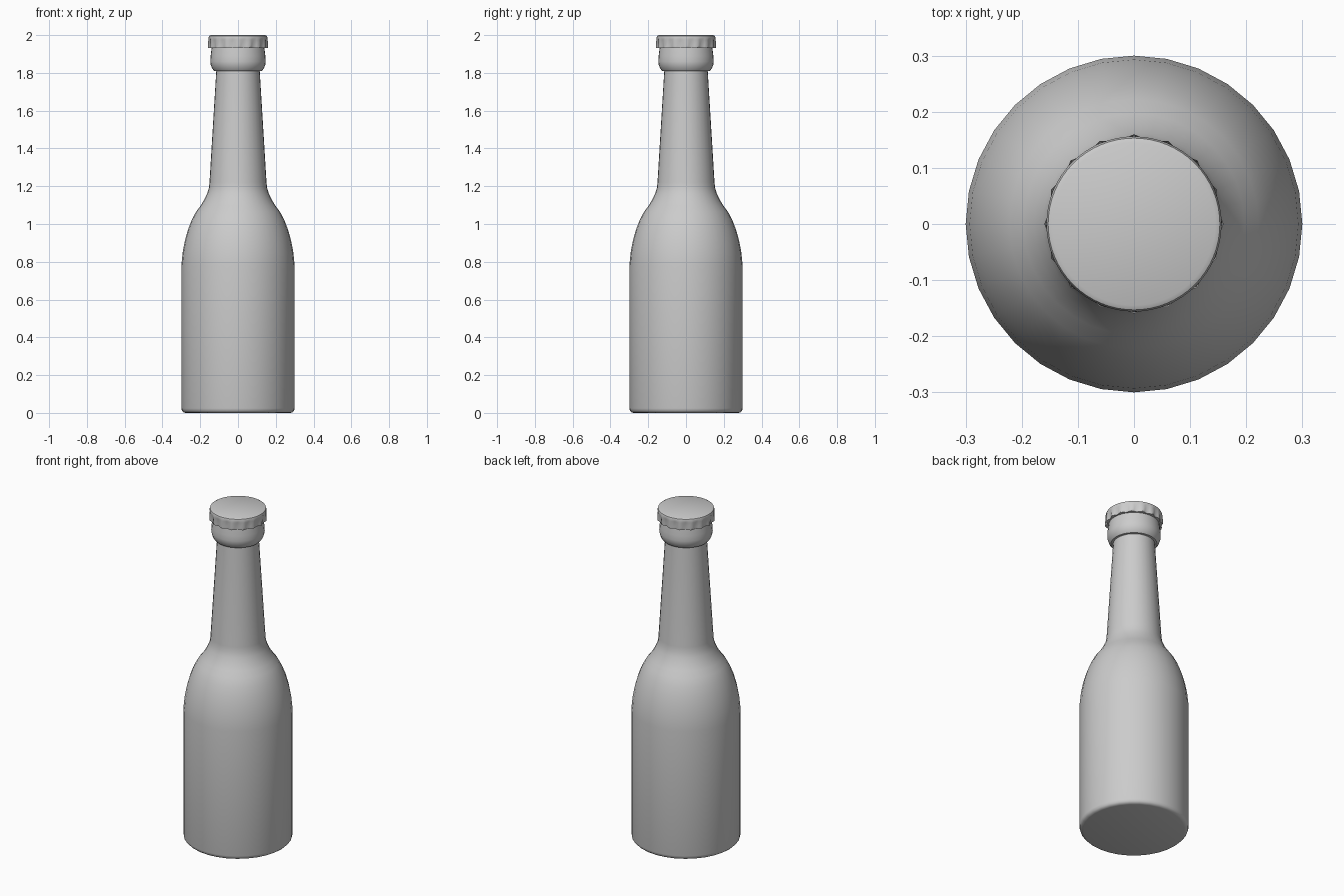
import bpy, bmesh, math

if "Cube" in bpy.data.objects:
    bpy.data.objects.remove(bpy.data.objects["Cube"])

def lathe(name, profile, segs, ripple=None):
    """Revolve (radius, z) rings about z and close both ends; ripple gives a radius offset."""
    bm = bmesh.new()
    rings = []
    for i, (r, z) in enumerate(profile):
        ring = []
        for k in range(segs):
            a = 2 * math.pi * k / segs
            rr = r + (ripple(i, a) if ripple else 0)
            ring.append(bm.verts.new((rr * math.cos(a), rr * math.sin(a), z)))
        rings.append(ring)
    for lo, hi in zip(rings, rings[1:]):
        for k in range(segs):
            n = (k + 1) % segs
            bm.faces.new((lo[k], lo[n], hi[n], hi[k]))
    bm.faces.new(rings[0][::-1])
    bm.faces.new(rings[-1])
    mesh = bpy.data.meshes.new(name)
    bm.to_mesh(mesh)
    bm.free()
    ob = bpy.data.objects.new(name, mesh)
    bpy.context.collection.objects.link(ob)
    bpy.ops.object.select_all(action='DESELECT')
    ob.select_set(True)
    bpy.context.view_layer.objects.active = ob
    bpy.ops.object.shade_smooth_by_angle(angle=math.radians(40))
    return ob

# Glass: rounded base, straight body, shoulder, tapered neck and lip
lathe("bottle", [
    (0.278, 0.0), (0.289, 0.003), (0.297, 0.011), (0.30, 0.024),
    (0.30, 0.78), (0.293, 0.85), (0.281, 0.913), (0.265, 0.97),
    (0.245, 1.022), (0.222, 1.065), (0.197, 1.098), (0.178, 1.13),
    (0.163, 1.162), (0.154, 1.19), (0.151, 1.22), (0.115, 1.81),
    (0.127, 1.811), (0.138, 1.825), (0.145, 1.845), (0.147, 1.86),
    (0.145, 1.89), (0.140, 1.93), (0.135, 1.97)], 32)

# Crown cap: rounded top edge and fluted skirt
FLUTES = 16
depth = [0.0, 0.006, 0.006, 0.003, 0, 0, 0]
lathe("crown_cap", [
    (0.138, 1.931), (0.153, 1.931), (0.154, 1.945), (0.154, 1.975),
    (0.156, 1.987), (0.153, 1.996), (0.145, 2.0)], FLUTES * 4,
    lambda i, a: depth[i] * math.cos(FLUTES * a))
